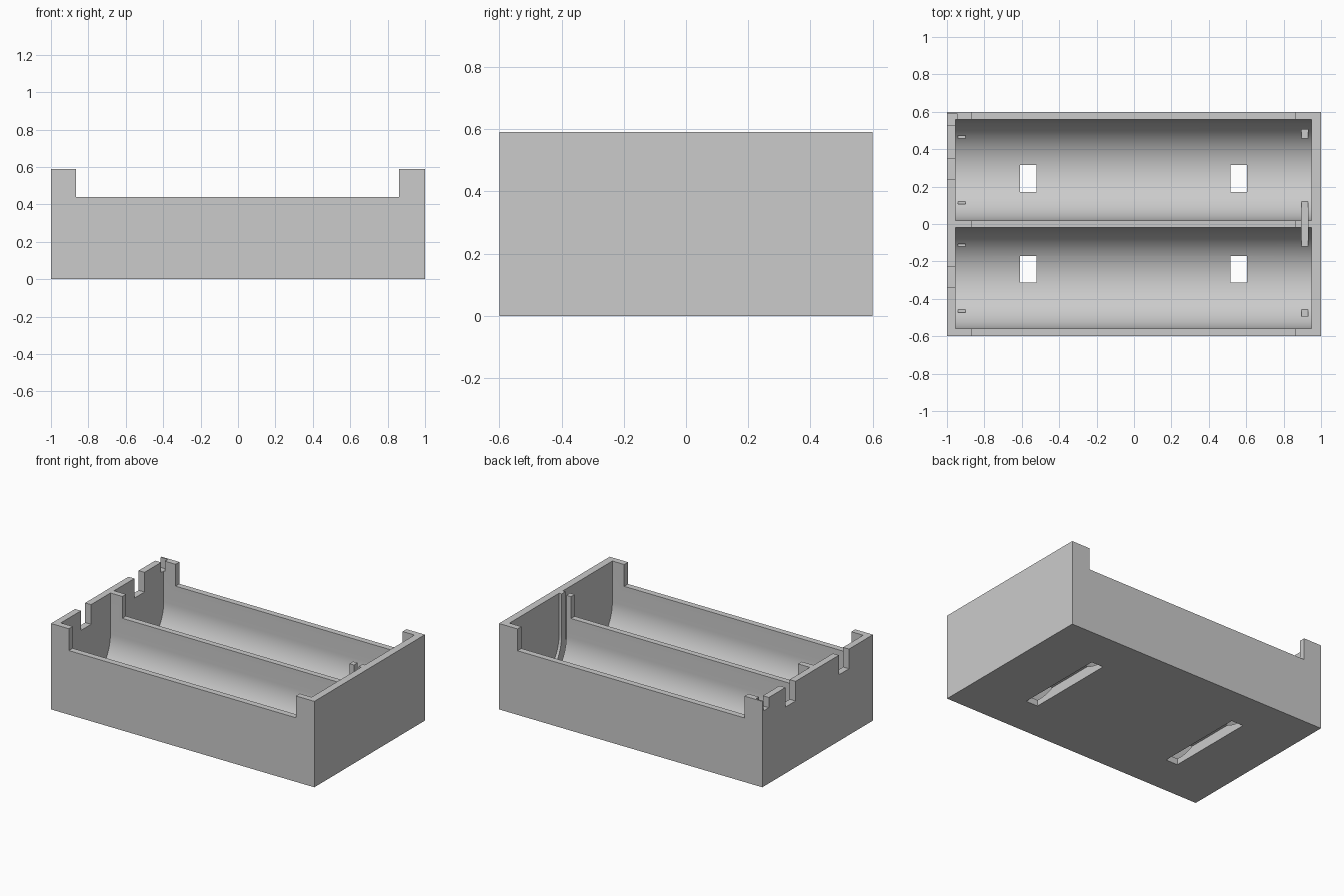
import bpy
import bmesh
from math import cos, sin, pi

if "Cube" in bpy.data.objects:
    bpy.data.objects.remove(bpy.data.objects["Cube"])

L, W, H = 1.0, 0.6, 0.59      # half length, half width, height
RIM = 0.44                    # height of the lowered side walls
R, AXIS_Y, AXIS_Z = 0.269, 0.289, 0.31
TOP = 0.8                     # cutters reach past the top

grey = bpy.data.materials.new("plain grey plastic")
grey.use_nodes = True
grey.diffuse_color = (0.6, 0.6, 0.6, 1)
grey.node_tree.nodes["Principled BSDF"].inputs["Base Color"].default_value = (0.6, 0.6, 0.6, 1)


def prism(name, profile, x0, x1):
    """Extrude a closed (y, z) profile along x."""
    bm = bmesh.new()
    face = bm.faces.new([bm.verts.new((x0, y, z)) for y, z in profile])
    ext = bmesh.ops.extrude_face_region(bm, geom=[face])
    moved = [v for v in ext["geom"] if isinstance(v, bmesh.types.BMVert)]
    bmesh.ops.translate(bm, verts=moved, vec=(x1 - x0, 0, 0))
    bmesh.ops.recalc_face_normals(bm, faces=bm.faces)
    mesh = bpy.data.meshes.new(name)
    bm.to_mesh(mesh)
    bm.free()
    mesh.materials.append(grey)
    obj = bpy.data.objects.new(name, mesh)
    bpy.context.collection.objects.link(obj)
    return obj


def box(name, x0, x1, y0, y1, z0, z1):
    return prism(name, [(y0, z0), (y1, z0), (y1, z1), (y0, z1)], x0, x1)


def cut(cutter):
    """Subtract a cutter from the tray, then discard it."""
    cutter.hide_render = True
    mod = tray.modifiers.new("cut", 'BOOLEAN')
    mod.operation, mod.solver, mod.object = 'DIFFERENCE', 'EXACT', cutter
    bpy.ops.object.modifier_apply(modifier=mod.name)
    bpy.data.objects.remove(cutter)


# Solid block
tray = box("battery_tray", -L, L, -W, W, 0, H)
bpy.context.view_layer.objects.active = tray
tray.select_set(True)

# Two round-bottomed troughs
for side in (-1, 1):
    cy = side * AXIS_Y
    arc = [(cy - R * cos(pi * i / 48), AXIS_Z - R * sin(pi * i / 48)) for i in range(49)]
    cut(prism("trough", arc + [(cy + R, TOP), (cy - R, TOP)], -0.955, 0.95))

# Lowered side and middle walls, leaving tall corners
cut(box("wall_dip", -0.865, 0.86, -0.7, 0.7, RIM, TOP))

# Contact grooves: one joined at the left end, two separate at the right end
cut(box("joined_contact_groove", 0.895, 0.93, -0.495, 0.505, 0.1, TOP))
for side in (-1, 1):
    y0, y1 = sorted((side * 0.106, side * 0.474))
    cut(box("contact_groove", -0.94, -0.9, y0, y1, 0.1, TOP - 0.1))

# Wire notches in the right end wall
for y0, y1 in ((0.24, 0.35), (-0.34, -0.23)):
    cut(box("wire_notch", -1.1, -0.93, y0, y1, 0.455, TOP))
cut(box("corner_notch", -1.1, -0.945, 0.53, 0.59, 0.52, TOP))

# Strap slots through the floor
for x0, x1 in ((-0.61, -0.52), (0.515, 0.605)):
    cut(box("strap_slot", x0, x1, -0.312, 0.316, -0.1, 0.068))

bpy.ops.object.shade_smooth_by_angle(angle=pi / 6)
